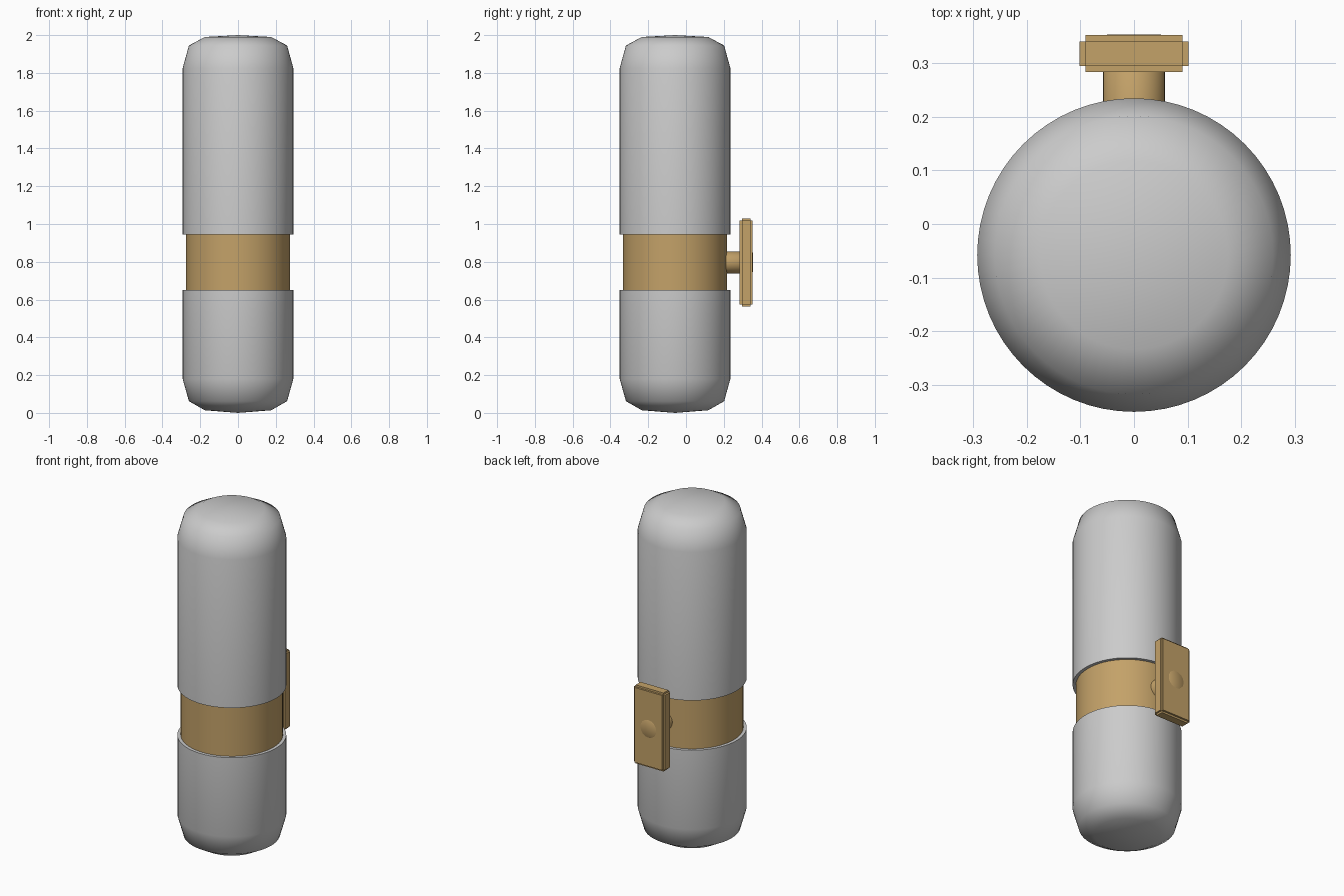
import bpy, bmesh, math
from mathutils import Matrix

if "Cube" in bpy.data.objects:
    bpy.data.objects.remove(bpy.data.objects["Cube"])

CY = -0.058  # axis of the lamp body

brass = bpy.data.materials.new("brass")
brass.diffuse_color = (0.55, 0.36, 0.14, 1)
brass.use_nodes = True
brass.node_tree.nodes["Principled BSDF"].inputs["Base Color"].default_value = brass.diffuse_color


def finish(name, bm, mat=None, smooth=None):
    bmesh.ops.recalc_face_normals(bm, faces=bm.faces)
    me = bpy.data.meshes.new(name)
    bm.to_mesh(me)
    bm.free()
    ob = bpy.data.objects.new(name, me)
    bpy.context.collection.objects.link(ob)
    if mat:
        me.materials.append(mat)
    if smooth:
        bpy.ops.object.select_all(action='DESELECT')
        ob.select_set(True)
        bpy.context.view_layer.objects.active = ob
        bpy.ops.object.shade_smooth_by_angle(angle=math.radians(smooth))
    return ob


def lathe(name, profile, matrix, mat=None, steps=64):
    """Spin (radius, height) points around z, then place with matrix."""
    bm = bmesh.new()
    vs = [bm.verts.new((r, 0, z)) for r, z in profile]
    es = [bm.edges.new(p) for p in zip(vs, vs[1:])]
    bmesh.ops.spin(bm, geom=vs + es, cent=(0, 0, 0), axis=(0, 0, 1),
                   angle=2 * math.pi, steps=steps)
    bmesh.ops.remove_doubles(bm, verts=bm.verts, dist=1e-5)
    bm.transform(matrix)
    return finish(name, bm, mat, 60)


body = Matrix.Translation((0, CY, 0))

# Glass shades with rounded closed ends
lathe("upper_shade", [(0, 2.0), (0.176, 1.99), (0.26, 1.945), (0.293, 1.825),
                      (0.293, 0.945), (0.26, 0.945)], body)
lathe("lower_shade", [(0, 0.0), (0.176, 0.014), (0.26, 0.062), (0.293, 0.18),
                      (0.293, 0.65), (0.26, 0.65)], body)

# Brass band between the shades
lathe("centre_band", [(0, 0.64), (0.275, 0.64), (0.275, 0.955), (0, 0.955)],
      body, brass)

# Round arm passing through the wall plate
arm = Matrix.Translation((0, 0, 0.797)) @ Matrix.Rotation(-math.pi / 2, 4, 'X')
lathe("wall_arm", [(0, 0.18), (0.058, 0.18), (0.058, 0.349), (0.05, 0.354),
                   (0, 0.354)], arm, brass, 32)

# Wall plate with stepped edges: three slabs, each reaching out on one axis
bm = bmesh.new()
inner, outer = (0.182, 0.046, 0.444), (0.204, 0.069, 0.466)
for axis in range(3):
    size = [outer[i] if i == axis else inner[i] for i in range(3)]
    bmesh.ops.create_cube(bm, size=1, matrix=Matrix.Translation((0, 0.3185, 0.797))
                          @ Matrix.Diagonal((*size, 1)))
finish("wall_plate", bm, brass)
